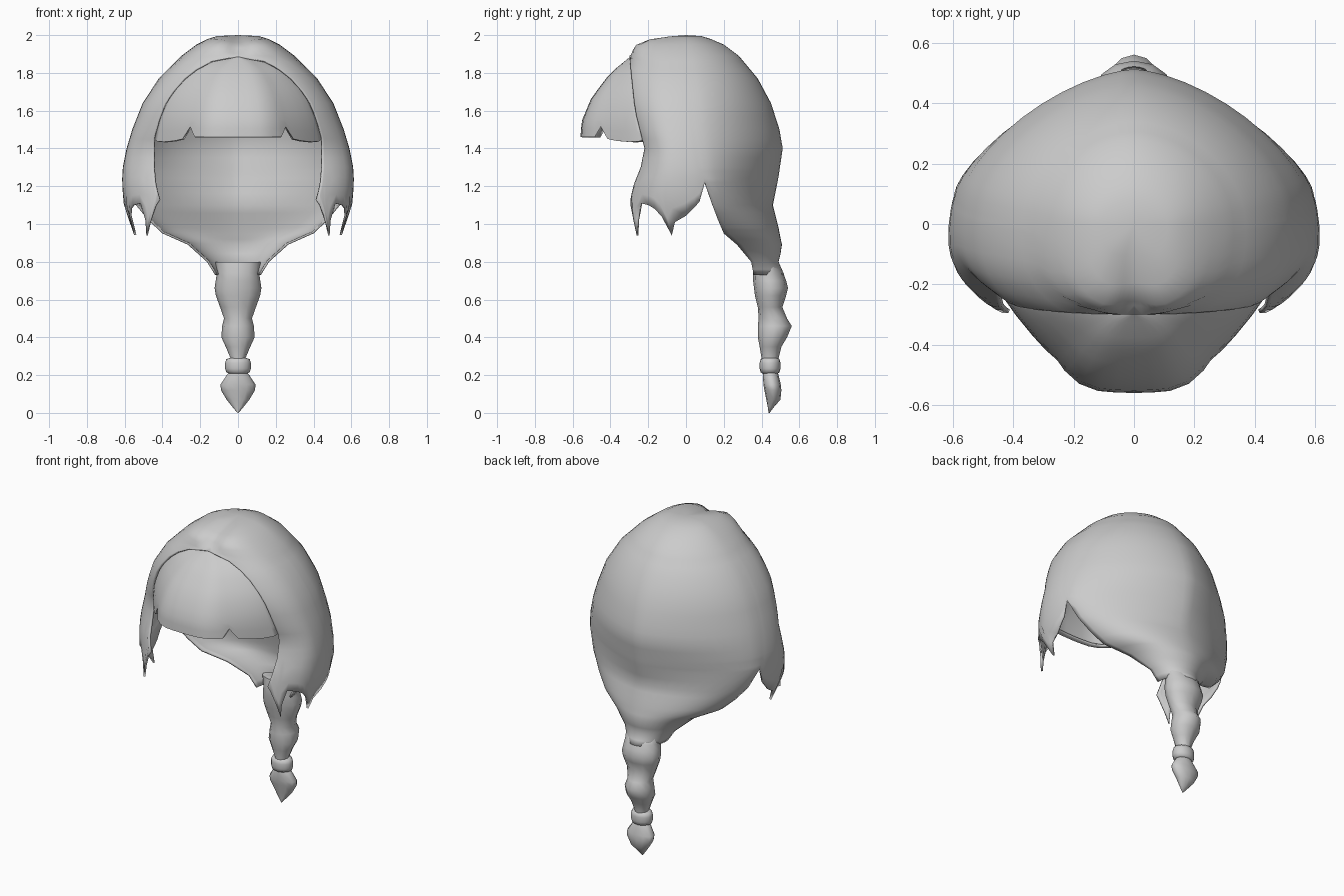
import bpy, bmesh
from math import sin, cos, acos, asin, pi, exp

if "Cube" in bpy.data.objects:
    bpy.data.objects.remove(bpy.data.objects["Cube"])


def lerp_table(table, z):
    """Linear lookup in a list of (z, value), z descending."""
    if z >= table[0][0]:
        return table[0][1]
    for (a, p), (b, q) in zip(table, table[1:]):
        if z >= b:
            return p + (q - p) * (a - z) / (a - b)
    return table[-1][1]


def add_grid(bm, cols):
    """Skin neighbouring columns of points (top to bottom)."""
    vs = [[bm.verts.new(p) for p in c] for c in cols]
    for a, b in zip(vs, vs[1:]):
        for i in range(len(a) - 1):
            bm.faces.new((a[i], a[i + 1], b[i + 1], b[i]))


def finish(bm, name, angle=50, mirror=False, thick=0):
    bmesh.ops.remove_doubles(bm, verts=bm.verts, dist=0.0008)
    me = bpy.data.meshes.new(name)
    bm.to_mesh(me)
    bm.free()
    ob = bpy.data.objects.new(name, me)
    bpy.context.collection.objects.link(ob)
    if mirror:
        m = ob.modifiers.new("mirror", 'MIRROR')
        m.use_clip = True
        m.merge_threshold = 0.002
    if thick:
        s = ob.modifiers.new("shell", 'SOLIDIFY')
        s.thickness = thick
        s.offset = -1
    bpy.ops.object.select_all(action='DESELECT')
    ob.select_set(True)
    bpy.context.view_layer.objects.active = ob
    bpy.ops.object.shade_smooth_by_angle(angle=angle * pi / 180)
    return ob


# Profiles of the cap by height
WIDTH = [(2, 0), (1.995, .11), (1.98, .16), (1.95, .22), (1.89, .3), (1.77, .42), (1.64, .505),
         (1.5, .56), (1.4, .59), (1.3, .61), (1.22, .615), (1.1, .605), (.94, .55)]
NAPE_WIDTH = [(1.22, .593), (1.1, .54), (1.02, .475), (.95, .4), (.89, .265), (.8, .165), (.72, .115)]
MIDDLE = [(2, 0), (1.9, -.02), (1.7, -.03)]
SEAM_Y = [(2, 0), (1.9, 0), (1.5, .05), (1.22, .1), (1.1, .14), (1.02, .17), (.95, .2), (.89, .27),
          (.8, .345), (.72, .36)]
BACK_Y = [(2, 0), (1.995, .08), (1.98, .13), (1.95, .2), (1.89, .28), (1.77, .38), (1.64, .45),
          (1.5, .495), (1.4, .512), (1.25, .49), (1.1, .46), (.98, .49), (.88, .51), (.8, .49), (.72, .525)]
POWER = [(1.9, 1.85), (1.5, 1.6), (1.22, 1.47), (1.05, 1.65), (.9, 1.9), (.72, 2)]
FRONT_POWER = 2.5
EDGE_Y = [(2, 0), (1.995, -.12), (1.98, -.225), (1.95, -.285), (1.92, -.298), (1.89, -.3), (1.6, -.27),
          (1.4, -.22), (1.3, -.24), (1.2, -.28), (1.1, -.3), (.94, -.29)]
EDGE_X = [(1.89, 0), (1.86, .14), (1.82, .22), (1.75, .31), (1.65, .38), (1.55, .42), (1.45, .445),
          (1.3, .445), (1.2, .435), (1.13, .415), (.94, .46)]
# Lower outline of the side locks: (position from notch to front edge, height)
LOCKS = [(1, 1.13), (.97, 1.1), (.93, 1.02), (.895, .94), (.85, 1.02), (.76, 1.11), (.62, 1.1), (.53, 1.08),
         (.45, 1.04), (.385, .94), (.31, 1.01), (.19, 1.045), (.096, 1.09), (.05, 1.12), (0, 1.22)]
UPPER = [2, 1.995, 1.98, 1.95, 1.92, 1.89, 1.86, 1.82, 1.77, 1.7, 1.64, 1.57, 1.5, 1.45, 1.4, 1.35, 1.3]
NOTCH = [1.28, 1.26, 1.24, 1.22]


def parting(x, y, z):
    if z > 1.9:
        k = exp(-(x / .07) ** 2) * min(1, max(0, -y / .2))
        return (x, y + .03 * k, z - .02 * k)
    return (x, y, z)


def seam_angle(z):
    """Angle behind the widest point where front and back halves meet."""
    w = max(.001, lerp_table(WIDTH, z))
    rb = .5 * w / .61
    yc = min(.1, lerp_table(SEAM_Y, z))
    return asin(min(.9, (yc - lerp_table(MIDDLE, z)) / rb)), w, rb


def front_point(t, z):
    if z > 1.999:
        return (0, 0, 2)
    a0, w, rb = seam_angle(z)
    mid = lerp_table(MIDDLE, z)
    e = 2 / FRONT_POWER
    th = acos(min(1, (lerp_table(EDGE_X, z) / w) ** (1 / e)))
    f = (mid - lerp_table(EDGE_Y, z)) / sin(th) ** e
    a = -a0 + t * (th + a0)
    if a <= 0:
        return parting(w * cos(a), mid - rb * sin(a), z)
    x = w * cos(a) ** e if a < 1.5707 else 0
    return parting(x, mid - f * sin(a) ** e, z)


def back_point(th, z):
    if z > 1.999:
        return (0, 0, 2)
    if z >= 1.22:
        w, yc, _ = front_point(0, z)
    else:
        w, yc = lerp_table(NAPE_WIDTH, z), lerp_table(SEAM_Y, z)
    e = 2 / lerp_table(POWER, z)
    return (w * max(0, cos(th)) ** e if th < 1.57 else 0, yc + (lerp_table(BACK_Y, z) - yc) * sin(th) ** e, z)


# Cap with side locks and a gathered nape
bm = bmesh.new()
add_grid(bm, [[front_point(t, z) for z in UPPER + [1.3 + (zb - 1.3) * k / 4 for k in range(1, 5)]]
              for t, zb in LOCKS])
low = [1.16, 1.1, 1.06, 1.02, .98, .95, .92, .89, .84, .8, .76, .73]
add_grid(bm, [[back_point(k / 12 * pi / 2, z) for z in UPPER + NOTCH + low] for k in range(13)])
finish(bm, "hair_cap", 60, True, .012)

# Fringe
FRINGE_Y = [(1.89, -.29), (1.8, -.4), (1.67, -.5), (1.55, -.55), (1.47, -.56), (1.43, -.555)]
FRINGE_END = [(1.89, -.28), (1.6, -.25), (1.43, -.215)]
# (width fraction, depth fraction, lower edge)
FRINGE = [(0, 1, 1.46), (.14, .995, 1.46), (.27, .98, 1.46), (.41, .91, 1.46), (.52, .78, 1.46),
          (.59, .68, 1.515), (.66, .58, 1.45), (.76, .44, 1.44), (.88, .25, 1.435), (.96, .1, 1.437), (1, 0, 1.45)]
bm = bmesh.new()
cols = []
for u, d, zb in FRINGE:
    col = []
    for z in [1.89, 1.88, 1.86, 1.82, 1.78, 1.72, 1.66, 1.6, 1.55, (1.55 + zb) / 2, zb]:
        ye = lerp_table(FRINGE_END, z)
        col.append((u * lerp_table(EDGE_X, z), ye + d * (lerp_table(FRINGE_Y, z) - ye), z))
    x, y, z = col[-1]
    col.append((x * .97, y + .03, z - .003))  # tucked lower lip
    cols.append(col)
add_grid(bm, cols)
finish(bm, "fringe", 50, True, .012)


def lathe_oval(name, rows, sides=12, angle=60):
    """Closed oval body from rows of (z, half width, front y, back y)."""
    bm = bmesh.new()
    vs = []
    for k in range(sides):
        a = 2 * pi * k / sides
        vs.append([bm.verts.new((w * cos(a), (f + b) / 2 + (b - f) / 2 * sin(a), z)) for z, w, f, b in rows])
    for a, b in zip(vs, vs[1:] + vs[:1]):
        for i in range(len(rows) - 1):
            bm.faces.new((a[i], a[i + 1], b[i + 1], b[i]))
    bm.faces.new([c[0] for c in vs])
    bm.faces.new([c[-1] for c in vs][::-1])
    return finish(bm, name, angle)


# Braid, tie and tail tuft
lathe_oval("braid", [(.8, .12, .37, .475), (.74, .112, .355, .515), (.7, .118, .355, .53), (.66, .124, .36, .54),
                     (.62, .117, .365, .53),
                     (.56, .095, .38, .51), (.5, .074, .385, .535), (.46, .084, .38, .56), (.4, .088, .38, .535),
                     (.35, .065, .39, .505), (.29, .04, .40, .49), (.25, .04, .40, .49)])
lathe_oval("braid_tie", [(.29, .045, .405, .485), (.285, .062, .395, .495), (.265, .068, .39, .5),
                         (.235, .068, .39, .5), (.215, .062, .395, .495), (.208, .045, .405, .485)], 16)
lathe_oval("braid_tail", [(.23, .035, .41, .48), (.2, .06, .407, .49), (.15, .093, .41, .502), (.12, .09, .415, .505),
                          (.07, .06, .425, .5), (.03, .028, .433, .465), (0, .003, .437, .443)])
